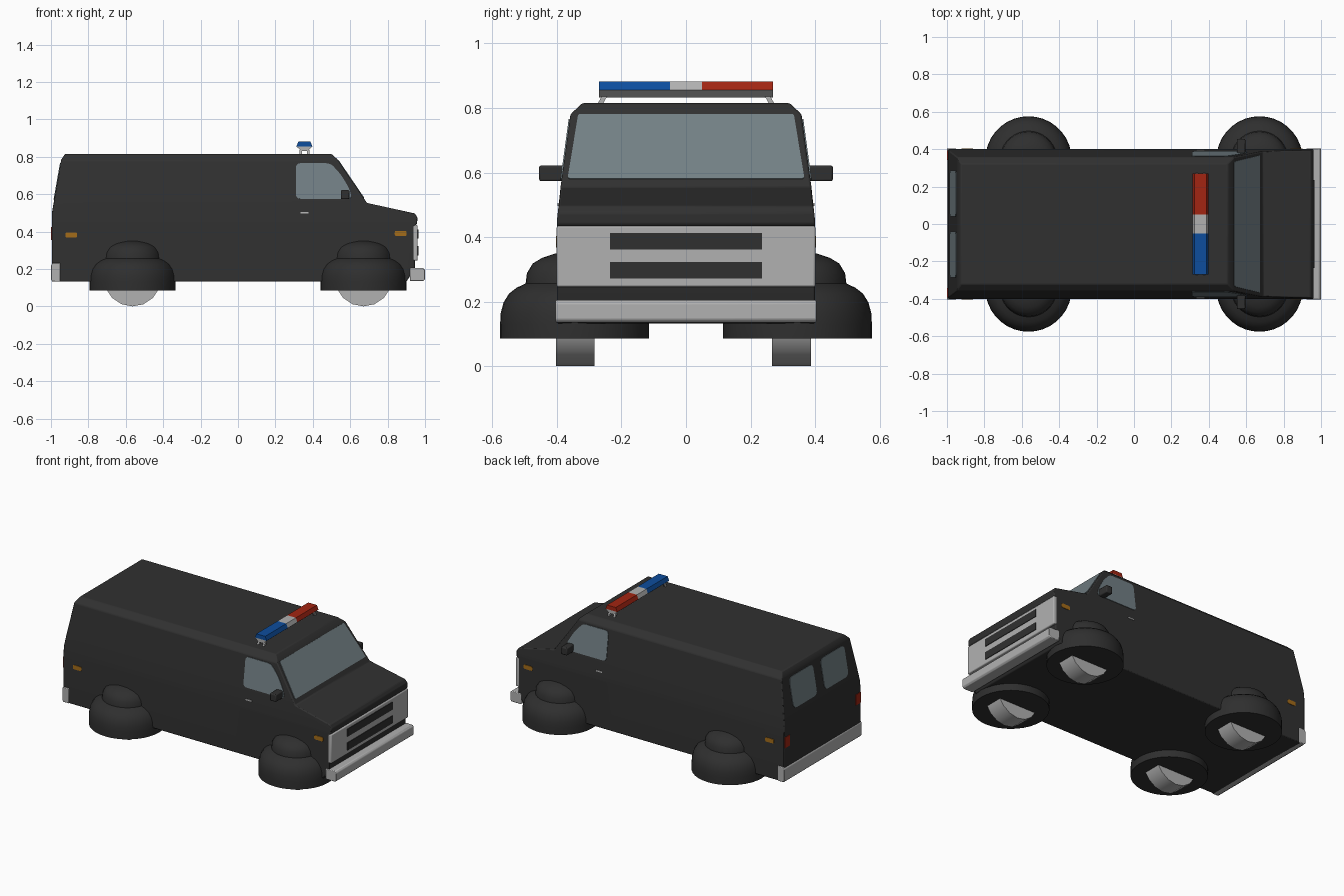
import bpy, bmesh, math
from mathutils import Vector, Matrix

if "Cube" in bpy.data.objects:
    bpy.data.objects.remove(bpy.data.objects["Cube"])


def material(name, r, g, b):
    m = bpy.data.materials.new(name)
    m.diffuse_color = (r, g, b, 1)
    m.use_nodes = True
    m.node_tree.nodes["Principled BSDF"].inputs["Base Color"].default_value = m.diffuse_color
    return m


DARK = material("dark_paint", .03, .03, .03)
RUBBER = material("rubber", .028, .028, .028)
GLASS = material("grey_glass", .17, .215, .235)
CHROME = material("silver_metal", .44, .44, .44)
RED = material("red_lens", .36, .018, .006)
BLUE = material("blue_lens", .004, .075, .34)
AMBER = material("amber_lens", .37, .15, .01)


def finish(name, bm, mat, bevel=0, angle=35):
    bmesh.ops.recalc_face_normals(bm, faces=bm.faces[:])
    me = bpy.data.meshes.new(name)
    bm.to_mesh(me)
    bm.free()
    me.materials.append(mat)
    ob = bpy.data.objects.new(name, me)
    bpy.context.collection.objects.link(ob)
    if bevel:
        mod = ob.modifiers.new("soft_edges", 'BEVEL')
        mod.width = bevel
        mod.segments = 2
        mod.limit_method = 'ANGLE'
        mod.angle_limit = math.radians(35)
    bpy.ops.object.select_all(action='DESELECT')
    ob.select_set(True)
    bpy.context.view_layer.objects.active = ob
    bpy.ops.object.shade_smooth_by_angle(angle=math.radians(angle))
    return ob


def extrude_polygon(points, direction, radius=0):
    """Solid from a polygon, with optionally rounded corners."""
    bm = bmesh.new()
    bm.faces.new([bm.verts.new(p) for p in points])
    if radius:
        bmesh.ops.bevel(bm, geom=bm.verts[:], offset=radius, segments=4,
                        profile=.5, affect='VERTICES')
    new = bmesh.ops.extrude_face_region(bm, geom=bm.faces[:], use_keep_orig=True)
    verts = [g for g in new['geom'] if isinstance(g, bmesh.types.BMVert)]
    bmesh.ops.translate(bm, verts=verts, vec=Vector(direction))
    return bm


def prism(name, profile, y0, y1, mat, bevel=0):
    bm = extrude_polygon([(x, y0, z) for x, z in profile], (0, y1 - y0, 0))
    return finish(name, bm, mat, bevel)


def plate(name, points, normal, mat, radius=0, t=.007):
    n = Vector(normal).normalized() * t
    pts = [Vector(p) - n / 2 for p in points]
    return finish(name, extrude_polygon(pts, n, radius), mat)


def rect(x0, x1, z0, z1):
    return [(x0, z0), (x1, z0), (x1, z1), (x0, z1)]


# Half width of the body at each height
WIDTH = [(.13, .40), (.45, .40), (.56, .388), (.78, .358), (.815, .322)]


def half_width(z):
    for (z0, w0), (z1, w1) in zip(WIDTH, WIDTH[1:]):
        if z <= z1:
            return w0 + (w1 - w0) * (z - z0) / (z1 - z0)
    return WIDTH[-1][1]


# Body shell: side profile, sliced by height and tapered to the roof
side = [(-.995, .132), (-.995, .5), (-.945, .785), (-.925, .815), (.5, .815),
        (.53, .788), (.69, .553), (.945, .497), (.96, .475), (.957, .44),
        (.945, .43), (.945, .2), (.9, .132)]
bm = extrude_polygon([(x, -1, z) for x, z in side], (0, 2, 0))
for z, w in WIDTH[1:-1]:
    bmesh.ops.bisect_plane(bm, geom=bm.verts[:] + bm.edges[:] + bm.faces[:],
                           plane_co=(0, 0, z), plane_no=(0, 0, 1))
for v in bm.verts:
    v.co.y = math.copysign(half_width(v.co.z), v.co.y)
finish("body", bm, DARK, .008)

# Windshield on the sloped front
def slope_x(z):
    return .53 + (.788 - z) / .235 * .16


plate("windshield", [(slope_x(.58), -.367, .58), (slope_x(.58), .367, .58),
                     (slope_x(.78), .334, .78), (slope_x(.78), -.334, .78)],
      (.235, 0, .16), GLASS, .008)

window = [(.31, .575), (.61, .575), (.595, .63), (.55, .705), (.495, .765), (.31, .765)]
for s, tag in ((-1, "right"), (1, "left")):
    # Side window, mirror, handle and marker lamps
    plate("side_window_" + tag, [(x, s * half_width(z), z) for x, z in window],
          (0, s, .136), GLASS, .022)
    prism("mirror_" + tag, rect(.55, .595, .573, .622), s * .37, s * .455, DARK, .006)
    plate("door_handle_" + tag, [(x, s * half_width(z), z) for x, z in
                                 rect(.335, .378, .497, .505)], (0, s, 0), CHROME)
    for x0, x1, z0, place in ((-.922, -.86, .368, "rear"), (.838, .902, .376, "front")):
        plate(f"marker_{place}_{tag}", [(x, s * .40, z) for x, z in
                                        rect(x0, x1, z0, z0 + .028)],
              (0, s, 0), AMBER, .008)
    # Rear window and tail lamp
    plate("rear_window_" + tag,
          [(-.995 + (z - .5) * .05 / .285, s * y, z) for y, z in rect(.04, .286, .57, .765)],
          (-.285, 0, .05), GLASS, .03)
    plate("tail_lamp_" + tag, [(-.995, s * y, z) for y, z in rect(.342, .394, .355, .425)],
          (-1, 0, 0), RED)

# Grille panel with two dark slots
prism("grille_panel", rect(.935, .961, .245, .435), -.401, .401, CHROME, .006)
for z, tag in ((.272, "lower"), (.362, "upper")):
    prism("grille_slot_" + tag, rect(.955, .965, z, z + .05), -.235, .235, DARK)

# Bumpers
prism("front_bumper", [(.92, .135), (.99, .135), (1, .145), (1, .195), (.99, .205), (.92, .205)],
      -.404, .404, CHROME, .004)
prism("rear_bumper", [(-.95, .132), (-.99, .132), (-1, .142), (-1, .22), (-.99, .232), (-.95, .232)],
      -.404, .404, CHROME, .004)

# Roof light bar
prism("light_bar_base", [(.338, .832), (.372, .832), (.398, .855), (.312, .855)],
      -.27, .27, CHROME)
lens = [(.312, .855), (.398, .855), (.387, .882), (.323, .882)]
for name, y0, y1, mat in (("blue_lens", -.27, -.05, BLUE), ("centre_lens", -.05, .05, CHROME),
                          ("red_lens", .05, .27, RED)):
    prism(name, lens, y0, y1, mat)
for s in (-1, 1):
    for x in (.335, .375):
        plate("light_bar_leg", [(x, s * .262, .805), (x, s * .278, .805),
                                (x, s * .262, .835), (x, s * .245, .835)],
              (1, 0, 0), CHROME, t=.012)

# Wheels: flat-bottomed dome turned about z, with a hub drum poking out below
dome = [(0, .352), (.06, .349), (.10, .336), (.13, .318), (.148, .288), (.152, .256),
        (.18, .243), (.203, .225), (.22, .198), (.229, .165), (.231, .13), (.231, .085), (0, .085)]
for x in (-.564, .671):
    for y, hub_y in ((-.345, -.343), (.345, .327)):
        bm = bmesh.new()
        vs = [bm.verts.new((r, 0, z)) for r, z in dome]
        es = [bm.edges.new(p) for p in zip(vs, vs[1:])]
        bmesh.ops.spin(bm, geom=vs + es, cent=(0, 0, 0), axis=(0, 0, 1),
                       angle=math.tau, steps=36)
        bmesh.ops.remove_doubles(bm, verts=bm.verts[:], dist=.0005)
        finish("wheel_dome", bm, RUBBER, angle=50).location = (x, y, 0)
        bm = bmesh.new()
        bmesh.ops.create_cone(bm, cap_ends=True, segments=16, radius1=.154, radius2=.154,
                              depth=.12, matrix=Matrix.Rotation(math.pi / 2, 4, 'X'))
        finish("wheel_hub", bm, CHROME).location = (x, hub_y, .154)
